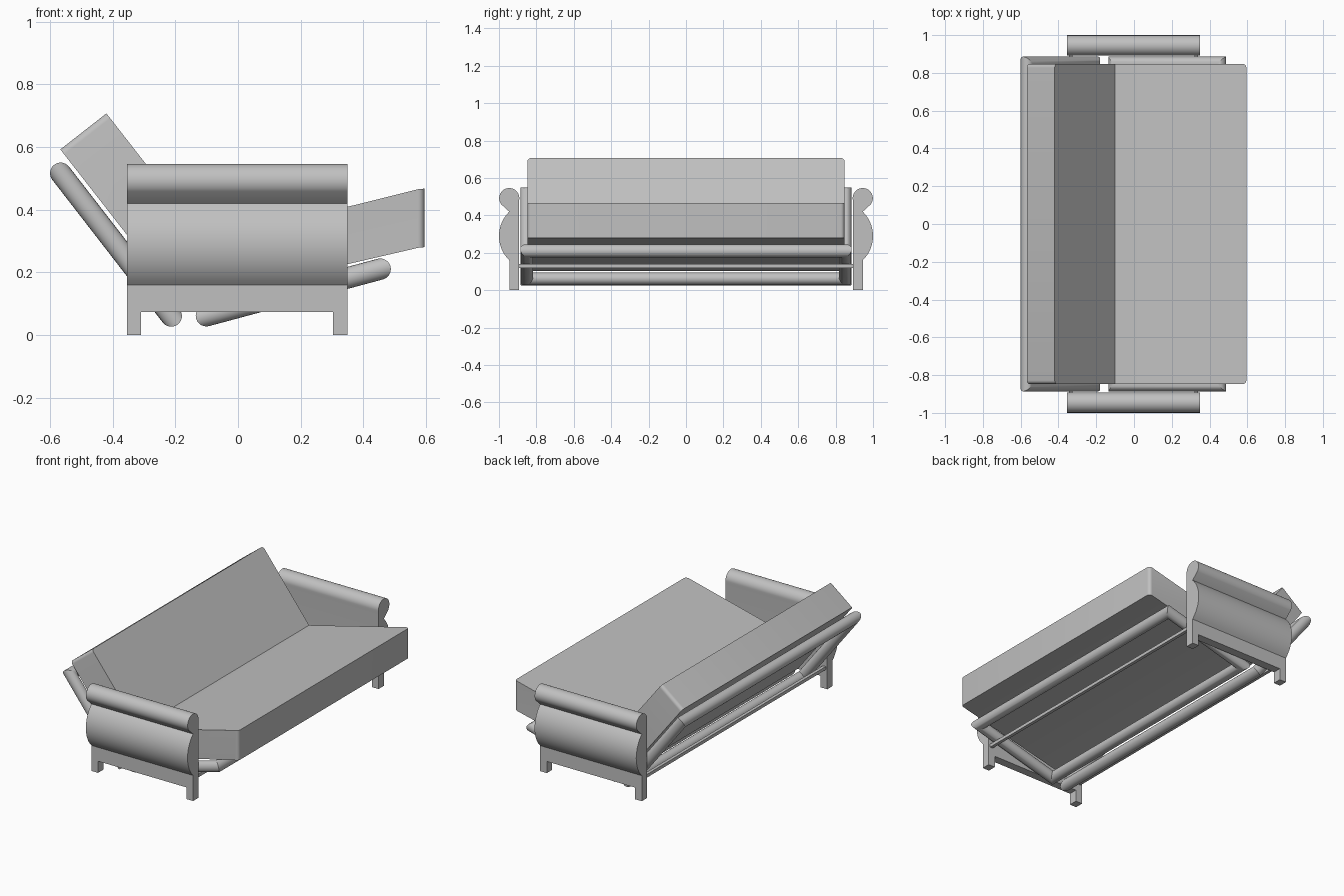
import bpy, bmesh, math
from mathutils import Vector

cube = bpy.data.objects.get("Cube")
if cube:
    bpy.data.objects.remove(cube, do_unlink=True)

GREY = (0.53, 0.53, 0.53, 1)
mat = bpy.data.materials.new("plain grey")
mat.use_nodes = True
mat.diffuse_color = GREY
mat.node_tree.nodes["Principled BSDF"].inputs["Base Color"].default_value = GREY


def finish(name, bm, smooth=None):
    bmesh.ops.recalc_face_normals(bm, faces=bm.faces)
    mesh = bpy.data.meshes.new(name)
    bm.to_mesh(mesh)
    bm.free()
    mesh.materials.append(mat)
    ob = bpy.data.objects.new(name, mesh)
    bpy.context.collection.objects.link(ob)
    if smooth:
        bpy.ops.object.select_all(action='DESELECT')
        ob.select_set(True)
        bpy.context.view_layer.objects.active = ob
        bpy.ops.object.shade_smooth_by_angle(angle=math.radians(smooth))
    return ob


def extrude(bm, points, offset):
    face = bm.faces.new([bm.verts.new(p) for p in points])
    geom = bmesh.ops.extrude_face_region(bm, geom=[face])["geom"]
    bmesh.ops.translate(bm, vec=offset, verts=[g for g in geom if isinstance(g, bmesh.types.BMVert)])


def box(bm, x0, x1, y0, y1, z0, z1):
    extrude(bm, [(x0, y0, z0), (x1, y0, z0), (x1, y1, z0), (x0, y1, z0)], (0, 0, z1 - z0))


def arc(cy, cz, r, a0, a1, n):
    angles = [math.radians(a0 + (a1 - a0) * i / n) for i in range(n + 1)]
    return [(cy + r * math.cos(a), cz + r * math.sin(a)) for a in angles]


# Scrolled arms: flat base, bulged panel and a round roll on top
X0, X1, INNER, OUTER = -0.355, 0.35, 0.892, 0.945
half, bulge = 0.13, 0.055
R = (half * half + bulge * bulge) / (2 * bulge)
span = math.degrees(math.asin(half / R))
profile = [(INNER, 0.073), (OUTER, 0.073)]
profile += arc(1.0 - R, 0.29, R, -span, span, 16)
profile += arc(OUTER, 0.492, 0.054, -38, 190, 24)
for side, name in ((-1, "right_arm"), (1, "left_arm")):
    bm = bmesh.new()
    extrude(bm, [(X0, side * y, z) for y, z in profile], (X1 - X0, 0, 0))
    finish(name, bm, 30)
    for x, end in ((X0, "back"), (X1 - 0.046, "front")):
        bm = bmesh.new()
        box(bm, x, x + 0.046, side * INNER, side * OUTER, 0, 0.073)
        finish(f"{name}_{end}_leg", bm)

# Thin rails joining the arms
for x, name in ((-0.335, "back_rail"), (0.33, "front_rail")):
    bm = bmesh.new()
    box(bm, x - 0.01, x + 0.01, -INNER, INNER, 0.12, 0.14)
    finish(name, bm)


# Mitred tube frames under the seat and behind the back
def tube_frame(name, low, high, r=0.034, y=0.852, n=24):
    a, b = Vector((low[0], 0, low[1])), Vector((high[0], 0, high[1]))
    along = (b - a).normalized()
    across = Vector((0, 1, 0))
    normal = along.cross(across)
    bm = bmesh.new()
    rings = []
    for base, sa, sy in ((a, -1, -1), (b, 1, -1), (b, 1, 1), (a, -1, 1)):
        outward = along * sa + across * sy
        ring = []
        for i in range(n):
            t = 2 * math.pi * i / n
            ring.append(bm.verts.new(base + across * sy * y + (outward * math.cos(t) + normal * math.sin(t)) * r))
        rings.append(ring)
    for k in range(4):
        p, q = rings[k], rings[(k + 1) % 4]
        for i in range(n):
            j = (i + 1) % n
            bm.faces.new((p[i], p[j], q[j], q[i]))
    finish(name, bm, 30)


tube_frame("seat_frame", (-0.101, 0.061), (0.454, 0.21))
tube_frame("back_frame", (-0.213, 0.06), (-0.566, 0.516))

# Folded mattress: one bent profile, rounded at the four outer corners
bent = [(-0.185, 0.102), (0.575, 0.278), (0.595, 0.28), (0.595, 0.467),
        (0.575, 0.465), (-0.1, 0.297), (-0.42, 0.707), (-0.567, 0.592)]
bm = bmesh.new()
extrude(bm, [(x, -0.847, z) for x, z in bent], (0, 1.694, 0))
bm.normal_update()


def is_end(face):
    zs = [v.co.z for v in face.verts]
    xs = [v.co.x for v in face.verts]
    return min(xs) > 0.59 or (max(xs) < -0.4 and min(zs) > 0.55)


corners = [e for e in bm.edges if abs(e.verts[0].co.y - e.verts[1].co.y) < 1e-4
           and any(is_end(f) for f in e.link_faces)]
bmesh.ops.bevel(bm, geom=corners, offset=0.02, offset_type='OFFSET', segments=5, profile=0.5, affect='EDGES')
finish("mattress", bm, 30)
